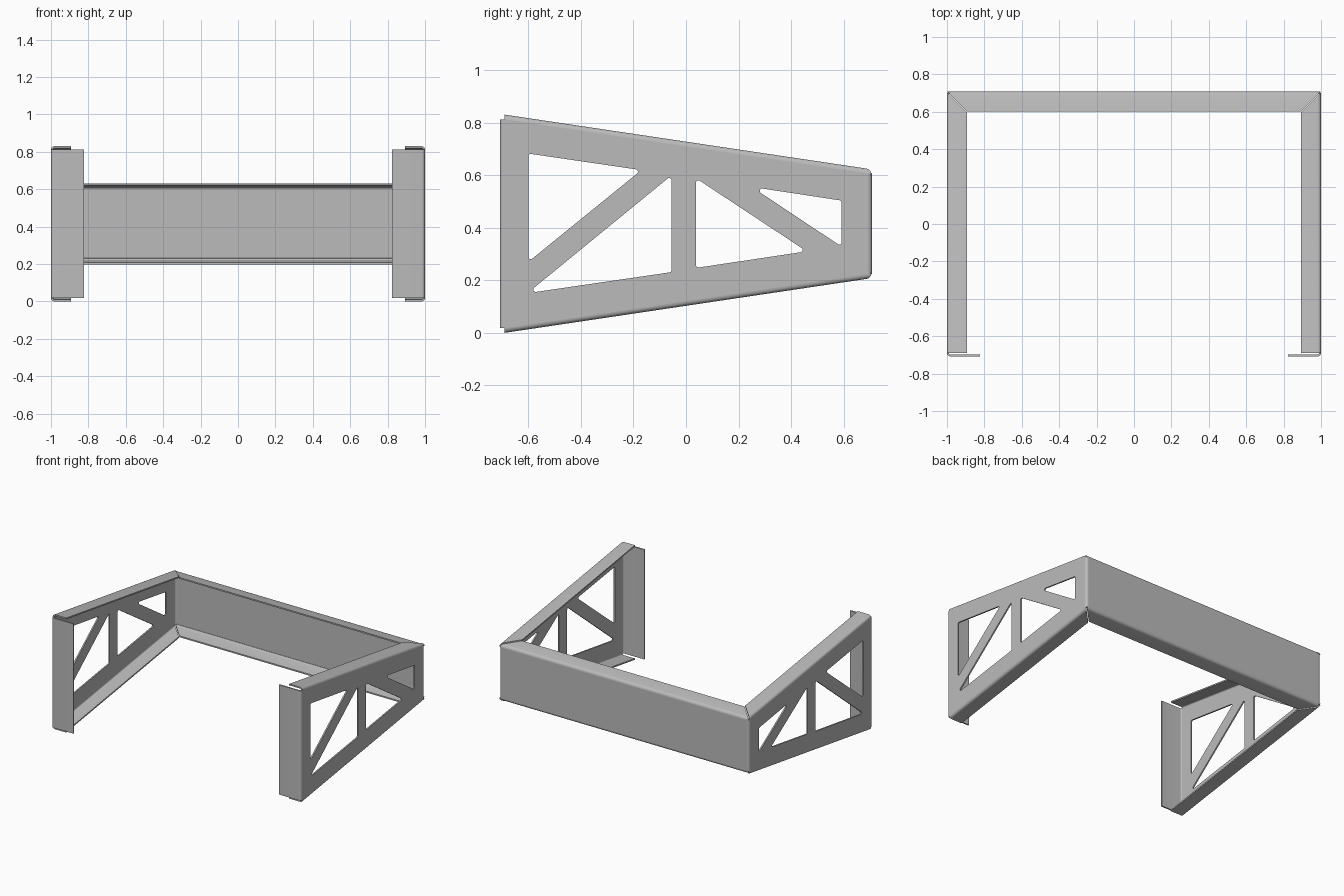
import bpy, bmesh, math
from mathutils import Vector, Matrix

cube = bpy.data.objects.get("Cube")
if cube:
    bpy.data.objects.remove(cube)

T = 0.01         # sheet thickness
R = 0.018        # outer bend radius
DEPTH = 0.708    # half depth
WIDTH = 0.107    # stiffening flange width
GAP = 0.003      # half of the mitre gap
DROP = 0.006     # rear panel sits slightly lower than the side edges
HEIGHT = 0.83

steel = bpy.data.materials.new("steel grey")
steel.use_nodes = True
GREY = (0.5, 0.5, 0.5, 1)
steel.diffuse_color = GREY
steel.node_tree.nodes["Principled BSDF"].inputs["Base Color"].default_value = GREY


def low(y):
    """Height of the sloping lower edge."""
    return 0.149 * (y + 0.69)


def high(y):
    return HEIGHT - low(y)


def add_object(name, mesh):
    obj = bpy.data.objects.new(name, mesh)
    bpy.context.collection.objects.link(obj)
    mesh.materials.clear()
    mesh.materials.append(steel)
    bpy.ops.object.select_all(action='DESELECT')
    obj.select_set(True)
    bpy.context.view_layer.objects.active = obj
    bpy.ops.object.shade_smooth_by_angle(angle=math.radians(30))
    return obj


def bend_section(width):
    """Folded edge: u runs inward along the flange, v away from its outer face."""
    angles = [math.pi / 2 * i / 6 for i in range(7)]
    arc = lambda r: [(R - r * math.cos(a), R - r * math.sin(a)) for a in angles]
    lip = [(width, 0), (width, T)] if width > R else []
    return arc(R) + lip + arc(R - T)[::-1]


def folded(name, width, start, end):
    """Sweep the folded section between two placement functions."""
    bm = bmesh.new()
    section = bend_section(width)
    a, b = [[bm.verts.new(f(u, v)) for u, v in section] for f in (start, end)]
    n = len(section)
    for i in range(n):
        j = (i + 1) % n
        bm.faces.new((a[i], a[j], b[j], b[i]))
    bm.faces.new(a)
    bm.faces.new(b)
    bmesh.ops.recalc_face_normals(bm, faces=bm.faces)
    mesh = bpy.data.meshes.new(name)
    bm.to_mesh(mesh)
    bm.free()
    return add_object(name, mesh)


def rounded(points, radius):
    """Fillet every corner of a polygon."""
    pts = [Vector(p) for p in points]
    out = []
    for i, p in enumerate(pts):
        d1 = (pts[i - 1] - p).normalized()
        d2 = (pts[(i + 1) % len(pts)] - p).normalized()
        half = d1.angle(d2) / 2
        centre = p + (d1 + d2).normalized() * radius / math.sin(half)
        start = p + d1 * radius / math.tan(half) - centre
        stop = p + d2 * radius / math.tan(half) - centre
        out += [centre + start.lerp(stop, k / 6).normalized() * radius for k in range(7)]
    return out


# Truss openings in the side panels, as (y, z) corners
openings = [
    [(-0.6, 0.682), (-0.17, 0.619), (-0.6, 0.27)],
    [(-0.603, 0.151), (-0.055, 0.231), (-0.055, 0.599)],
    [(0.038, 0.588), (0.038, 0.247), (0.459, 0.31)],
    [(0.25, 0.555), (0.592, 0.503), (0.592, 0.328)],
]


def side_panel(name, side):
    front, back = R - DEPTH, DEPTH - R
    outline = [(front, low(front) + R), (back, low(back) + R),
               (back, high(back) - R), (front, high(front) - R)]
    curve = bpy.data.curves.new(name, 'CURVE')
    curve.dimensions = '2D'
    curve.fill_mode = 'BOTH'
    curve.extrude = T / 2
    for loop in [outline] + [rounded(o, 0.009) for o in openings]:
        spline = curve.splines.new('POLY')
        spline.points.add(len(loop) - 1)
        for point, (y, z) in zip(spline.points, loop):
            point.co = (y, z, 0, 1)
        spline.use_cyclic_u = True
    temp = bpy.data.objects.new(name + " outline", curve)
    bpy.context.collection.objects.link(temp)
    graph = bpy.context.evaluated_depsgraph_get()
    mesh = bpy.data.meshes.new_from_object(temp.evaluated_get(graph))
    bpy.data.objects.remove(temp)
    # Stand the flat panel upright in the y-z plane
    upright = Matrix(((0, 0, 1, side * (1 - T / 2)), (1, 0, 0, 0), (0, 1, 0, 0), (0, 0, 0, 1)))
    mesh.transform(upright)
    add_object(name, mesh)


edges = {"top": (high, -1), "bottom": (low, 1)}

# Side panels with their sloping flanges, front tabs and rear corner bends
for label, s in (("left", 1), ("right", -1)):
    side_panel(label + "_side_panel", s)

    for edge, (line, sign) in edges.items():
        def place(u, v, y):
            return (s * (1 - u), y, line(y) + sign * v)
        folded(f"{label}_{edge}_flange", WIDTH,
               lambda u, v: place(u, v, -0.69),
               lambda u, v: place(u, v, DEPTH - u - GAP))

    folded(label + "_front_tab", 0.177,
           lambda u, v: (s * (1 - u), v - DEPTH, R),
           lambda u, v: (s * (1 - u), v - DEPTH, HEIGHT - R))

    y = DEPTH - R
    folded(label + "_rear_corner", R,
           lambda u, v: (s * (1 - u), DEPTH - v, low(y) + R),
           lambda u, v: (s * (1 - u), DEPTH - v, high(y) - R))

# Rear panel
bottom = low(DEPTH) + DROP + R
top = high(DEPTH) - DROP - R
bm = bmesh.new()
bmesh.ops.create_cube(bm, size=1, matrix=Matrix.Translation((0, DEPTH - T / 2, (bottom + top) / 2))
                      @ Matrix.Diagonal((2 - 2 * R, T, top - bottom, 1)))
panel = bpy.data.meshes.new("rear_panel")
bm.to_mesh(panel)
bm.free()
add_object("rear_panel", panel)

# Rear flanges, mitred against the side flanges and tilted to match them
for edge, (line, sign) in edges.items():
    def place_rear(u, v, s):
        y = DEPTH - u
        return (s * (1 - u - GAP), y, line(y) + sign * (v + DROP))
    folded(f"rear_{edge}_flange", WIDTH,
           lambda u, v: place_rear(u, v, -1),
           lambda u, v: place_rear(u, v, 1))
